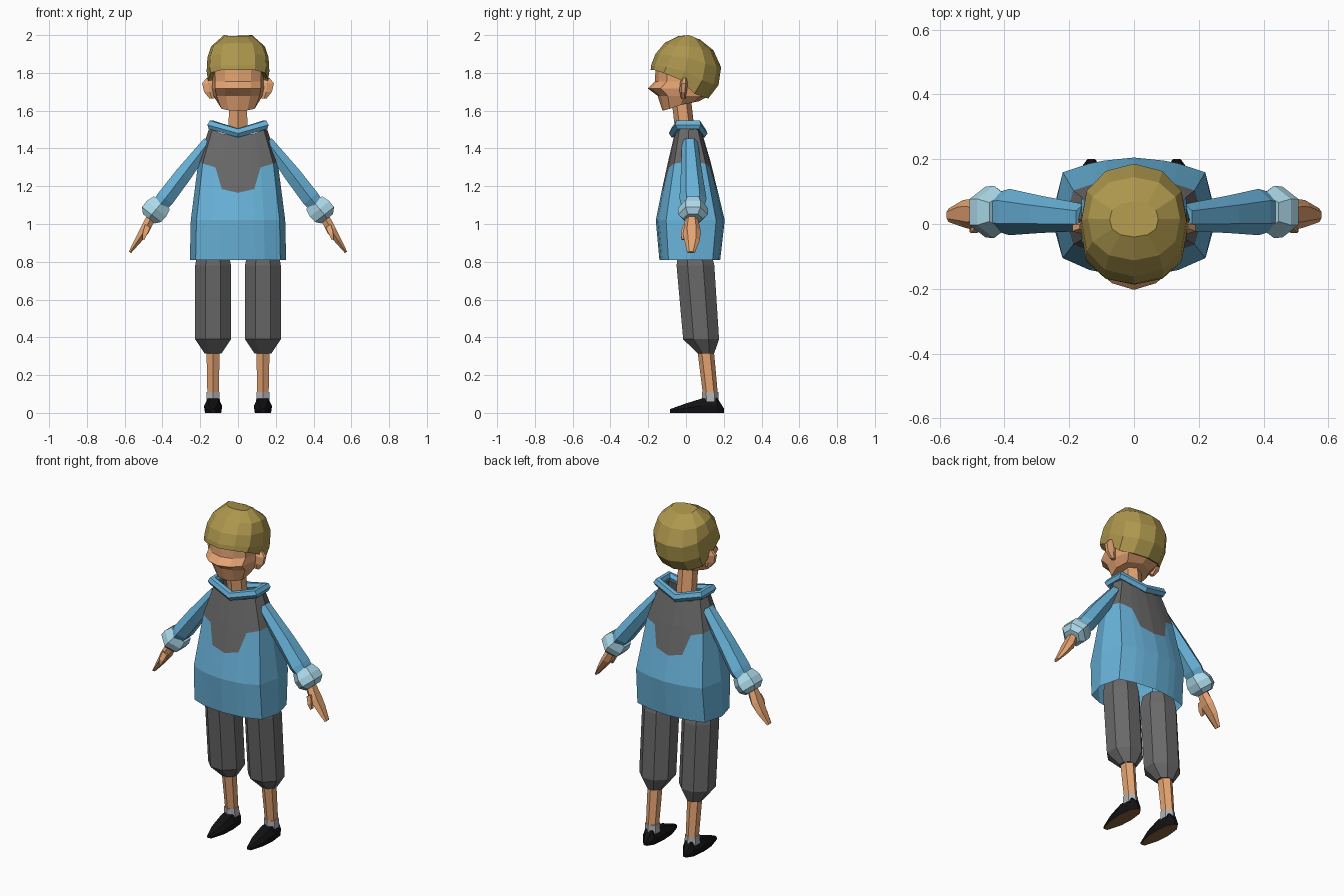
import bpy, bmesh
from math import sin, cos, pi
from mathutils import Vector

if "Cube" in bpy.data.objects:
    bpy.data.objects.remove(bpy.data.objects["Cube"])


def material(name, r, g, b):
    m = bpy.data.materials.new(name)
    m.diffuse_color = (r, g, b, 1)
    m.use_nodes = True
    m.node_tree.nodes["Principled BSDF"].inputs["Base Color"].default_value = m.diffuse_color
    return m


SKIN = material("skin", .78, .37, .17)
BLUE = material("blue_cloth", .14, .45, .70)
PALE = material("pale_cuff", .42, .70, .83)
GREY = material("dark_grey_cloth", .14, .14, .14)
HAIR = material("hair", .42, .31, .075)
BLACK = material("black_leather", .006, .006, .006)
SOLE = material("sole", .25, .12, .05)
SOCK = material("sock", .45, .45, .47)


def loft(name, rings, mats, caps=(True, True), mirror=False, pick=None):
    """Skin a list of equal-length rings; pick(row, normal) chooses the material slot."""
    bm = bmesh.new()
    rows = [[bm.verts.new(p) for p in r] for r in rings]
    n = len(rows[0])
    faces = []
    for i in range(len(rows) - 1):
        for j in range(n):
            k = (j + 1) % n
            faces.append((i, bm.faces.new((rows[i][j], rows[i][k], rows[i + 1][k], rows[i + 1][j]))))
    for row, cap in ((rows[0], caps[0]), (rows[-1], caps[1])):
        if cap:
            faces.append((-1, bm.faces.new(row)))
    bmesh.ops.recalc_face_normals(bm, faces=bm.faces)
    bm.normal_update()
    if pick:
        for i, f in faces:
            f.material_index = pick(i, f.normal)
    me = bpy.data.meshes.new(name)
    bm.to_mesh(me)
    bm.free()
    for m in mats:
        me.materials.append(m)
    ob = bpy.data.objects.new(name, me)
    bpy.context.collection.objects.link(ob)
    if mirror:
        mod = ob.modifiers.new("mirror", 'MIRROR')
        mod.use_clip = False
        mod.use_mirror_merge = False
    return ob


def limb(name, stations, n, mat, d=(0, 0, 1), mirror=True):
    """Stations are (x, y, z, half width, half depth) along direction d."""
    side = Vector((0, 1, 0)).cross(Vector(d).normalized())
    k = 1 / cos(pi / n)
    rings = []
    for x, y, z, a, b in stations:
        ring = []
        for i in range(n):
            t = 2 * pi * (i + .5) / n
            ring.append(Vector((x, y, z)) + side * (a * k * cos(t)) + Vector((0, b * k * sin(t), 0)))
        rings.append(ring)
    return loft(name, rings, [mat], mirror=mirror)


def symmetric(half):
    """Complete a half ring running front centre to back centre."""
    return half + [(-x, y, z) for x, y, z in half[-2:0:-1]]


def section(template, hx, front, back, zs):
    mid, hy = (front + back) / 2, (back - front) / 2
    if not isinstance(zs, (list, tuple)):
        zs = [zs] * len(template)
    return symmetric([(u * hx, mid + v * hy, z) for (u, v), z in zip(template, zs)])


# Sweater body, with a grey yoke above a stepped row
BODY = [(0, -1), (.36, -.95), (.55, -.9), (.88, -.7), (1, 0), (.88, .75), (.55, .9), (.36, .95), (0, 1)]
PROFILE = [(.8, .255, -.14, .18), (1.02, .25, -.16, .205), (1.23, .235, -.118, .155), (1.33, .21, -.095, .13),
           (1.5, .155, -.055, .08)]


def body_size(z):
    for p, q in zip(PROFILE, PROFILE[1:]):
        if z <= q[0]:
            t = (z - p[0]) / (q[0] - p[0])
            return [a + (b - a) * t for a, b in zip(p[1:], q[1:])]
    return PROFILE[-1][1:]


def body_row(zs):
    half = []
    for (u, v), z in zip(BODY, zs):
        hx, f, b = body_size(z)
        half.append((u * hx, (f + b) / 2 + v * (b - f) / 2, z))
    return symmetric(half)


yoke = [1.165, 1.185, 1.30, 1.32, 1.33, 1.32, 1.30, 1.185, 1.165]
upper = [1.33] * 3 + [1.37] * 3 + [1.33] * 3
top = [1.47, 1.475, 1.48, 1.5, 1.5, 1.5, 1.48, 1.475, 1.47]
loft("sweater_body", [body_row(z) for z in ([.81] * 9, [1.02] * 9, yoke, upper, top)],
     [BLUE, GREY], caps=(False, False), pick=lambda i, nrm: int(i >= 2))

# Collar: a rolled band that dips at front and back
half = [(0, -.065, 1.482), (.142, -.04, 1.525), (.142, .062, 1.525), (0, .088, 1.482)]
curve = bpy.data.curves.new("collar", 'CURVE')
curve.dimensions = '3D'
curve.bevel_depth = .026
curve.bevel_resolution = 1
path = symmetric(half)
sp = curve.splines.new('POLY')
sp.points.add(len(path) - 1)
for pt, co in zip(sp.points, path):
    pt.co = (*co, 1)
sp.use_cyclic_u = True
sp.use_smooth = False
curve.materials.append(BLUE)
bpy.context.collection.objects.link(bpy.data.objects.new("collar", curve))

# Sleeves, cuffs and hands
ARM, HAND = (.62, 0, -.78), (.54, 0, -.84)
limb("sleeve", [(.155, .02, 1.435, .03, .036), (.29, .03, 1.26, .044, .05),
                (.385, .037, 1.135, .047, .062), (.41, .037, 1.105, .042, .055)], 6, BLUE, ARM)
limb("cuff", [(.403, .037, 1.113, .054, .05), (.432, .037, 1.08, .066, .07),
              (.458, .037, 1.05, .064, .068), (.472, .037, 1.028, .04, .045)], 6, PALE, ARM)
limb("hand", [(.462, .03, 1.03, .025, .028), (.495, .03, .965, .025, .042),
              (.528, .032, .915, .018, .036), (.572, .027, .85, .007, .018)], 6, SKIN, HAND)
limb("thumb", [(.478, .005, .99, .016, .018), (.493, -.012, .95, .013, .015),
               (.502, -.016, .918, .006, .008)], 4, SKIN, HAND)

# Legs: trousers, shins, socks
limb("trouser_leg", [(.132, .045, .86, .08, .085), (.132, .05, .78, .095, .1),
                     (.132, .08, .39, .095, .095), (.132, .105, .315, .045, .044)], 8, GREY)
limb("shin", [(.132, .103, .34, .035, .038), (.132, .13, .09, .03, .034)], 6, SKIN)
limb("sock", [(.132, .128, .11, .034, .037), (.132, .13, .06, .036, .038)], 6, SOCK)

# Shoes: wedge sections from heel to toe
shoe = []
for y, w, z in [(.2, .012, .025), (.165, .038, .08), (.08, .048, .075), (0, .042, .05), (-.085, .014, .02)]:
    shoe.append([(.132 + u * w, y, z * v) for u, v in [(-.9, 0), (.9, 0), (1, .5), (.6, 1), (-.6, 1), (-1, .5)]])
loft("shoe", shoe, [BLACK, SOLE], mirror=True, pick=lambda i, nrm: int(nrm.z < -.9))

# Neck and head, with a broad ridge pointing into the nose
limb("neck", [(0, -.002, 1.46, .05, .044), (0, -.025, 1.66, .048, .045)], 6, SKIN, mirror=False)
FACE = [(0, -1), (.5, -.88), (.88, -.6), (1, 0), (.8, .7), (0, 1)]
loft("head", [section(FACE, .1, -.125, .07, [1.6, 1.602, 1.61, 1.63, 1.645, 1.65]),
              section(FACE, .13, -.15, .12, 1.678),
              section(FACE, .137, -.203, .14, 1.718),
              section(FACE, .137, -.165, .15, 1.755),
              section(FACE, .14, -.16, .14, 1.84)], [SKIN])

# Ears
limb("ear", [(.138, -.015, 1.665, .014, .01), (.15, -.015, 1.70, .03, .016),
             (.155, -.012, 1.745, .035, .018), (.148, -.008, 1.772, .02, .011)], 6, SKIN)

# Hair: a faceted cap with a straight fringe, lower at the back
CAP = [(0, -1), (.55, -.88), (.9, -.55), (1, 0), (.9, .52), (.54, .87), (0, 1)]
rim = [1.815, 1.815, 1.80, 1.765, 1.69, 1.67, 1.665]
loft("hair", [section(CAP, .13, -.15, .09, [z + .012 for z in rim]),
              section(CAP, .16, -.187, .118, rim),
              section(CAP, .166, -.185, .172, [1.84, 1.84, 1.83, 1.81, 1.76, 1.74, 1.735]),
              section(CAP, .162, -.162, .186, [1.90, 1.90, 1.89, 1.88, 1.85, 1.83, 1.83]),
              section(CAP, .142, -.112, .145, [1.96, 1.955, 1.945, 1.94, 1.93, 1.92, 1.92]),
              section(CAP, .075, -.04, .07, [1.995, 1.995, 1.995, 2, 1.99, 1.98, 1.98])], [HAIR])
